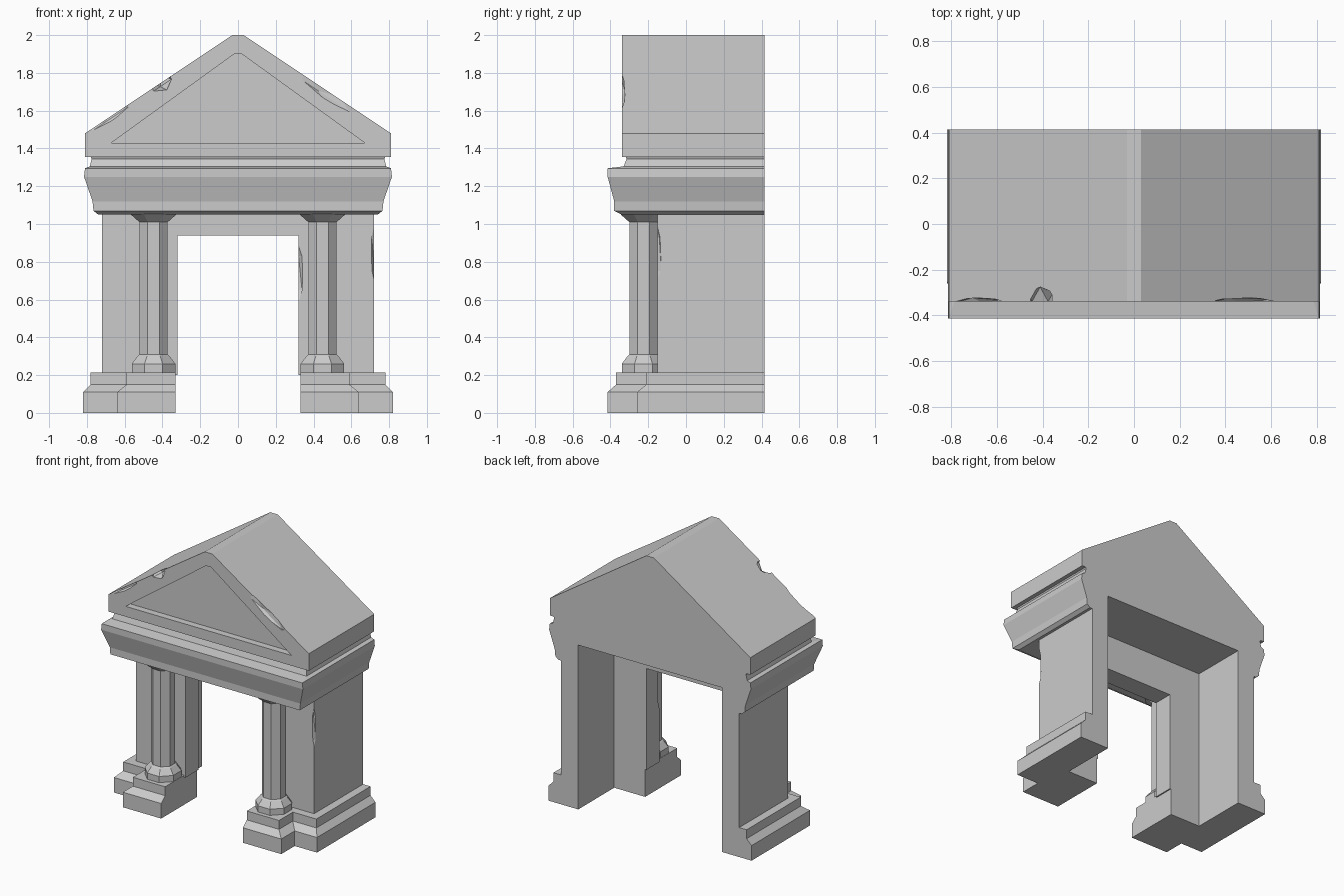
import bpy, bmesh, math
from mathutils import Matrix

if "Cube" in bpy.data.objects:
    bpy.data.objects.remove(bpy.data.objects["Cube"])

BACK = 0.415


def finish(bm, name):
    bmesh.ops.recalc_face_normals(bm, faces=bm.faces)
    mesh = bpy.data.meshes.new(name)
    bm.to_mesh(mesh)
    bm.free()
    ob = bpy.data.objects.new(name, mesh)
    bpy.context.collection.objects.link(ob)
    return ob


def loft(name, levels):
    """Stack plan outlines [(z, [(x, y), ...]), ...] into a closed solid."""
    bm = bmesh.new()
    rings = [[bm.verts.new((x, y, z)) for x, y in plan] for z, plan in levels]
    n = len(rings[0])
    for a, b in zip(rings, rings[1:]):
        for i in range(n):
            j = (i + 1) % n
            bm.faces.new((a[i], a[j], b[j], b[i]))
    bm.faces.new(rings[0])
    bm.faces.new(rings[-1])
    return finish(bm, name)


def rect(w, front, back=BACK):
    return [(-w, front), (w, front), (w, back), (-w, back)]


def octagon(cx, cy, half):
    r = half / math.cos(math.pi / 8)
    return [(cx + r * math.cos((k + 0.5) * math.pi / 4),
             cy + r * math.sin((k + 0.5) * math.pi / 4)) for k in range(8)]


def box(name, w, y0, y1, z0, z1):
    return loft(name, [(z0, rect(w, y0, y1)), (z1, rect(w, y0, y1))])


def chip(loc, size, turn=0.0):
    bm = bmesh.new()
    bmesh.ops.create_icosphere(bm, subdivisions=1, radius=1,
        matrix=Matrix.Translation(loc) @ Matrix.Rotation(turn, 4, 'Y')
        @ Matrix.Diagonal((*size, 1)))
    return finish(bm, "chip_cutter")


def cut(target, cutter):
    cutter.hide_render = True
    mod = target.modifiers.new("cut", 'BOOLEAN')
    mod.operation = 'DIFFERENCE'
    mod.solver = 'EXACT'
    mod.object = cutter
    bpy.context.view_layer.objects.active = target
    bpy.ops.object.modifier_apply(modifier=mod.name)
    bpy.data.objects.remove(cutter)


# Wall with front doorway and wider hollow open to the back
wall = box("wall", 0.72, -0.15, BACK, 0.2, 1.08)
cut(wall, box("door_cutter", 0.32, -0.5, 0.2, -0.1, 0.94))
cut(wall, box("hollow_cutter", 0.58, 0.0, 0.6, -0.1, 1.3))
cut(wall, chip((0.73, -0.16, 0.84), (0.03, 0.035, 0.2)))
cut(wall, chip((0.31, -0.16, 0.74), (0.04, 0.04, 0.2)))

# Stepped entablature and recessed neck below the roof
entablature = loft("entablature", [
    (1.05, rect(0.74, -0.34)), (1.07, rect(0.765, -0.38)),
    (1.12, rect(0.77, -0.38)), (1.25, rect(0.815, -0.415)),
    (1.295, rect(0.81, -0.415)), (1.305, rect(0.785, -0.33)),
    (1.345, rect(0.775, -0.315)), (1.37, rect(0.785, -0.325))])
cut(entablature, box("hollow_cutter", 0.58, 0.0, 0.6, -0.1, 1.2))

# Gabled roof block with recessed pediment triangle
gable = [(-0.81, 1.355), (0.81, 1.355), (0.81, 1.48), (0.03, 2.0), (-0.03, 2.0), (-0.81, 1.48)]
pediment = [(-0.67, 1.43), (0.67, 1.43), (0.02, 1.9), (-0.02, 1.9)]


def extrude_y(name, outline, y0, y1, back_outline=None):
    bm = bmesh.new()
    a = [bm.verts.new((x, y0, z)) for x, z in outline]
    b = [bm.verts.new((x, y1, z)) for x, z in (back_outline or outline)]
    n = len(a)
    for i in range(n):
        bm.faces.new((a[i], a[(i + 1) % n], b[(i + 1) % n], b[i]))
    bm.faces.new(a)
    bm.faces.new(b)
    return finish(bm, name)


roof = extrude_y("roof", gable, -0.34, BACK)
cut(roof, extrude_y("pediment_cutter", pediment, -0.39, -0.29))
slope = math.atan2(0.52, 0.78)
cut(roof, chip((-0.41, -0.34, 1.76), (0.07, 0.075, 0.06), -slope))
cut(roof, chip((0.48, -0.345, 1.69), (0.2, 0.025, 0.04), slope))
cut(roof, chip((-0.68, -0.345, 1.57), (0.15, 0.025, 0.03), -slope))


# Plinths follow an L-shaped plan that steps forward under each column
def plinth_plan(s, outer, corner, front, side_front):
    pts = [(0.33, front), (corner, front), (corner, side_front), (outer, side_front),
           (outer, BACK), (0.58, BACK), (0.58, 0.0), (0.33, 0.0)]
    return [(s * x, y) for x, y in pts]


for s, side in ((-1, "left"), (1, "right")):
    low = plinth_plan(s, 0.82, 0.64, -0.415, -0.26)
    high = plinth_plan(s, 0.78, 0.59, -0.37, -0.21)
    loft(side + "_plinth", [(0, low), (0.11, low), (0.15, high), (0.215, high)])
    # Eight-sided column with flared base and capital
    profile = [(0.21, 0.115), (0.26, 0.115), (0.30, 0.085), (0.31, 0.075),
               (1.01, 0.075), (1.05, 0.12), (1.08, 0.12)]
    loft(side + "_column", [(z, octagon(s * 0.447, -0.225, r)) for z, r in profile])
